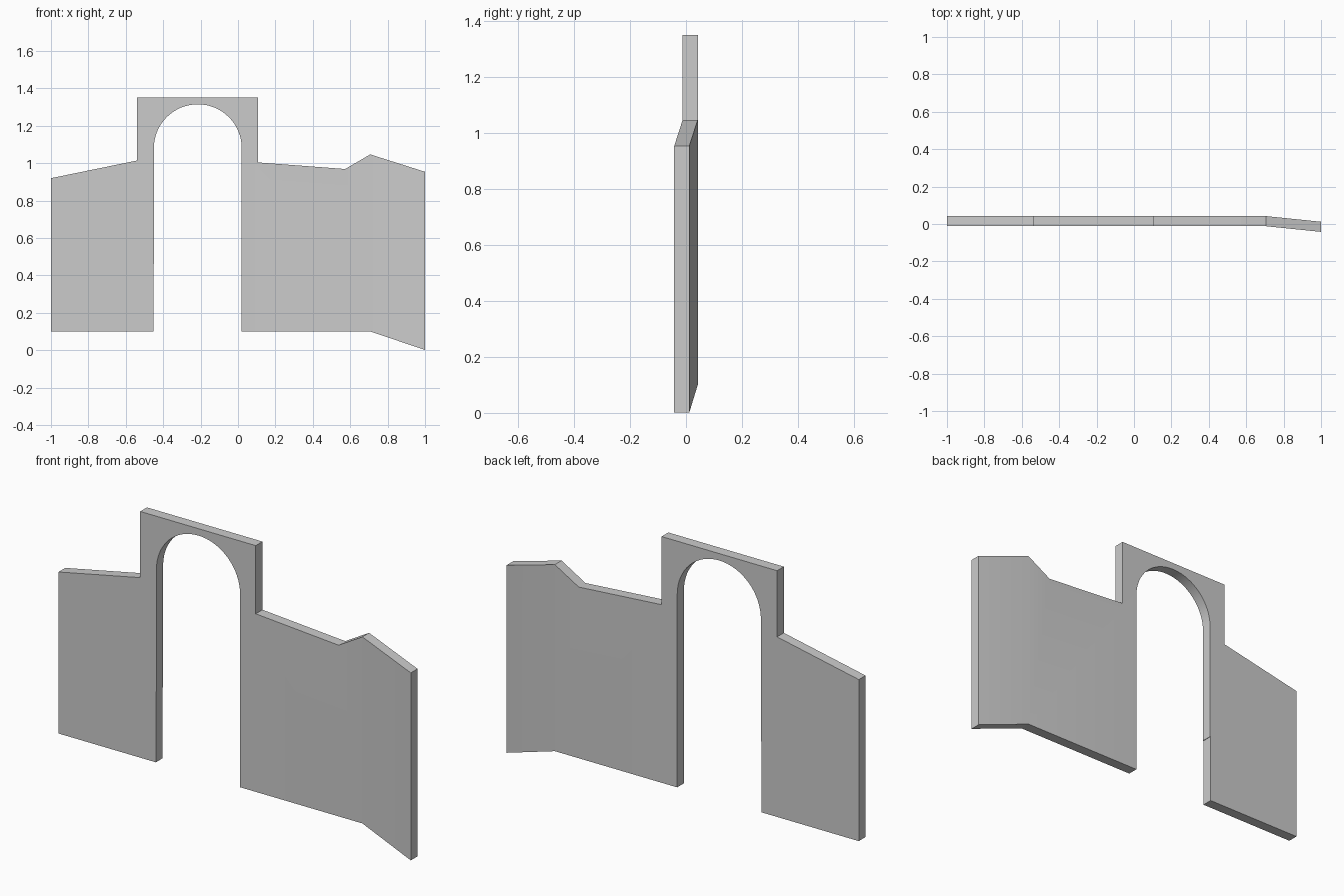
import bpy, bmesh, math

if "Cube" in bpy.data.objects:
    bpy.data.objects.remove(bpy.data.objects["Cube"])

FRONT_Y, THICK = -0.012, 0.054
BEND_X, WING_SHIFT = 0.707, -0.03

# Arch opening, from the left jamb over the top to the right jamb
cx, spring, radius, steps = -0.215, 1.08, 0.235, 32
arch = [(cx - radius * math.cos(math.pi * i / steps),
         spring + radius * math.sin(math.pi * i / steps)) for i in range(steps + 1)]

# Wall outline: left panel, doorway, right panel, stepped top
wall = ([(-1, 0.1), (-0.453, 0.1), (-0.453, 0.46), (-0.45, 0.46)] + arch +
        [(0.02, 0.1), (BEND_X, 0.1), (BEND_X, 1.047), (0.573, 0.969),
         (0.108, 1.004), (0.108, 1.35), (-0.541, 1.35), (-0.541, 1.014), (-1, 0.92)])

bm = bmesh.new()
verts = [bm.verts.new((x, FRONT_Y, z)) for x, z in wall]
bm.faces.new(verts)

# Angled wing sharing the bend edge, dropping to the ground
seam = wall.index((BEND_X, 0.1))
wing_low = bm.verts.new((1, FRONT_Y + WING_SHIFT, 0.002))
wing_high = bm.verts.new((1, FRONT_Y + WING_SHIFT, 0.954))
bm.faces.new((verts[seam], wing_low, wing_high, verts[seam + 1]))

# Give the outline its thickness
ext = bmesh.ops.extrude_face_region(bm, geom=bm.faces[:], use_keep_orig=True)
moved = [g for g in ext["geom"] if isinstance(g, bmesh.types.BMVert)]
bmesh.ops.translate(bm, verts=moved, vec=(0, THICK, 0))
bmesh.ops.recalc_face_normals(bm, faces=bm.faces[:])

mesh = bpy.data.meshes.new("arched_wall")
bm.to_mesh(mesh)
bm.free()
wall_obj = bpy.data.objects.new("arched_wall", mesh)
bpy.context.collection.objects.link(wall_obj)

# Smooth arch underside with sharp corners elsewhere
bpy.context.view_layer.objects.active = wall_obj
wall_obj.select_set(True)
bpy.ops.object.shade_smooth_by_angle(angle=math.radians(10))
